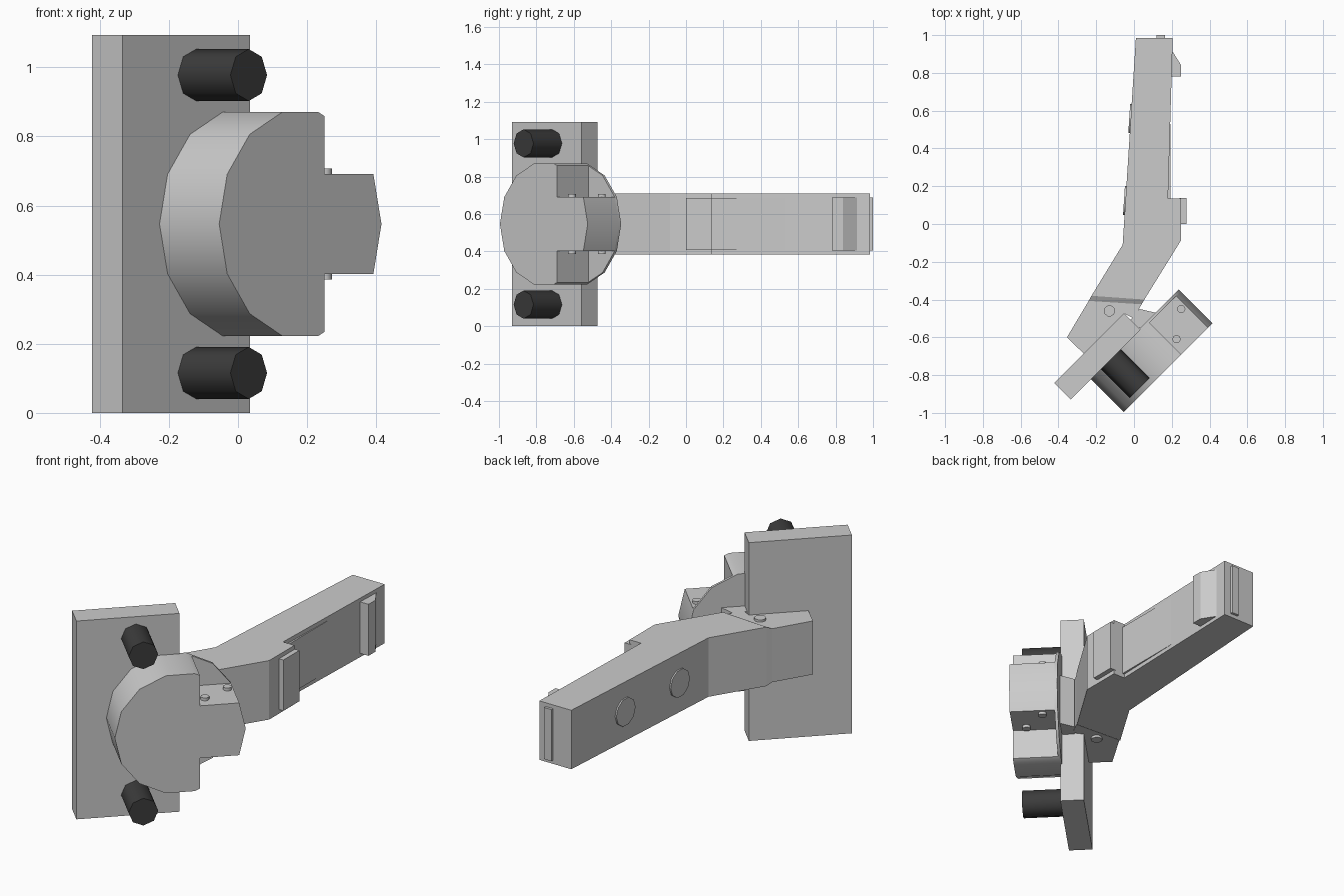
import bpy, bmesh
from math import sin, cos, pi, radians
from mathutils import Vector

if "Cube" in bpy.data.objects:
    bpy.data.objects.remove(bpy.data.objects["Cube"])

ZC = 0.5465          # mid height of the symmetric assembly
R2 = 0.5 ** 0.5
X, Y, Z = Vector((1, 0, 0)), Vector((0, 1, 0)), Vector((0, 0, 1))
U, V = Vector((R2, R2, 0)), Vector((R2, -R2, 0))   # cup frame: along door, out of door
TOP = (X, Y, Z)
CUP = (U, Z, V)


def finish(name, bm, smooth=None, mat=None):
    bmesh.ops.recalc_face_normals(bm, faces=bm.faces)
    me = bpy.data.meshes.new(name)
    bm.to_mesh(me)
    bm.free()
    ob = bpy.data.objects.new(name, me)
    bpy.context.collection.objects.link(ob)
    if smooth:
        me.shade_smooth()
        me.set_sharp_from_angle(angle=radians(smooth))
    if mat:
        me.materials.append(mat)
    return ob


def prism(name, pts, lo, hi, frame=TOP, smooth=None, mat=None):
    """Extrude a 2D outline between two depths of a frame centred on mid height."""
    a, b, c = frame
    bm = bmesh.new()
    vs = [bm.verts.new(a * p + b * q + c * lo + Z * ZC) for p, q in pts]
    face = bm.faces.new(vs)
    ext = bmesh.ops.extrude_face_region(bm, geom=[face], use_keep_orig=True)
    new = [g for g in ext["geom"] if isinstance(g, bmesh.types.BMVert)]
    bmesh.ops.translate(bm, vec=c * (hi - lo), verts=new)
    return finish(name, bm, smooth, mat)


def hull(name, pts):
    bm = bmesh.new()
    for p in pts:
        bm.verts.new(p)
    bmesh.ops.convex_hull(bm, input=bm.verts)
    return finish(name, bm)


def ring(x, y, r, n):
    return [(x + r * cos(2 * pi * i / n), y + r * sin(2 * pi * i / n)) for i in range(n)]


def rect(a0, a1, b0, b1):
    return [(a0, b0), (a1, b0), (a1, b1), (a0, b1)]


dark = bpy.data.materials.new("dark_plastic")
dark.diffuse_color = (0.045, 0.045, 0.045, 1)
dark.use_nodes = True
dark.node_tree.nodes["Principled BSDF"].inputs["Base Color"].default_value = dark.diffuse_color

# Door flange plate
prism("flange_plate", rect(-0.894, -0.371, -ZC, ZC), 0.297, 0.421, CUP)

# Hinge cup: thin full disc plus notched body
cu, cr = -0.410, 0.332
circle = ring(cu, 0, cr, 14)
prism("cup_rim", circle, 0.412, 0.428, CUP, 30)
body = [(cu + 0.099, 0.144), (cu + 0.099, 0.312)] + circle[3:12]
body += [(cu + 0.099, -0.312), (cu + 0.099, -0.144)]
body += [(cu + 0.299, -0.144), (cu + cr, 0), (cu + 0.299, 0.144)]
prism("cup_body", body, 0.420, 0.665, CUP, 30)

# Dowels and pivot pins, mirrored above and below the middle
for side, tag in ((1, "upper"), (-1, "lower")):
    prism("dowel_" + tag, ring(-0.592, side * 0.431, 0.075, 8), 0.41, 0.636, CUP, 50, dark)
    for i, (x, y, r) in enumerate([(0.25, -0.45, 0.022), (0.225, -0.61, 0.022), (-0.13, -0.46, 0.03)]):
        prism(f"pin_{tag}_{i}", ring(x, y, r, 10), side * 0.14, side * 0.16, TOP, 40)

# Arm with bend
arm = [(0.01, 0.985), (-0.06, -0.11), (-0.225, -0.38), (0.055, -0.40), (0.25, -0.085),
       (0.25, 0.135), (0.18, 0.135), (0.205, 0.985)]
prism("arm", arm, -0.1625, 0.1625)

# Sloped step from arm to link
hull("arm_step", [(x, y, ZC + s * h) for s in (1, -1) for x, y, h in
                  [(-0.225, -0.38, 0.1625), (0.055, -0.40, 0.1625),
                   (-0.24, -0.407, 0.1475), (0.04, -0.425, 0.1475)]])

# Link block behind the plate, and the short lever into the cup
link = [(-0.24, -0.407), (-0.355, -0.60), (-0.265, -0.687), (-0.05, -0.475),
        (0.0, -0.50), (0.04, -0.425)]
prism("link_block", link, -0.1475, 0.1475)
prism("cup_lever", [(0.03, -0.45), (0.115, -0.47), (0.08, -0.525), (0.02, -0.555), (-0.02, -0.51)],
      -0.145, 0.145)

# Catches and cover strips on the arm
prism("front_catch", rect(0.24, 0.277, 0.0, 0.138), -0.14, 0.14)
prism("cover_strip", [(0.17, 0.13), (0.192, 0.13), (0.192, 0.53), (0.17, 0.53)], -0.14, 0.14)
prism("rear_catch", [(0.19, 0.78), (0.25, 0.78), (0.25, 0.84), (0.203, 0.915), (0.19, 0.915)],
      -0.142, 0.142)
prism("end_tab", rect(0.12, 0.165, 0.98, 1.0), -0.142, 0.142)

# Round caps on the arm's outer face
along = Vector((0.07, 1.095, 0)).normalized()
out = Vector((-along.y, along.x, 0))
start = Vector((-0.06, -0.11, 0))
face_depth = start.dot(out)
for i, y in enumerate((0.125, 0.56)):
    prism(f"arm_cap_{i}", ring(start.dot(along) + (y + 0.11), 0, 0.077, 10),
          face_depth - 0.01, face_depth + 0.008, (along, Z, out), 40)
